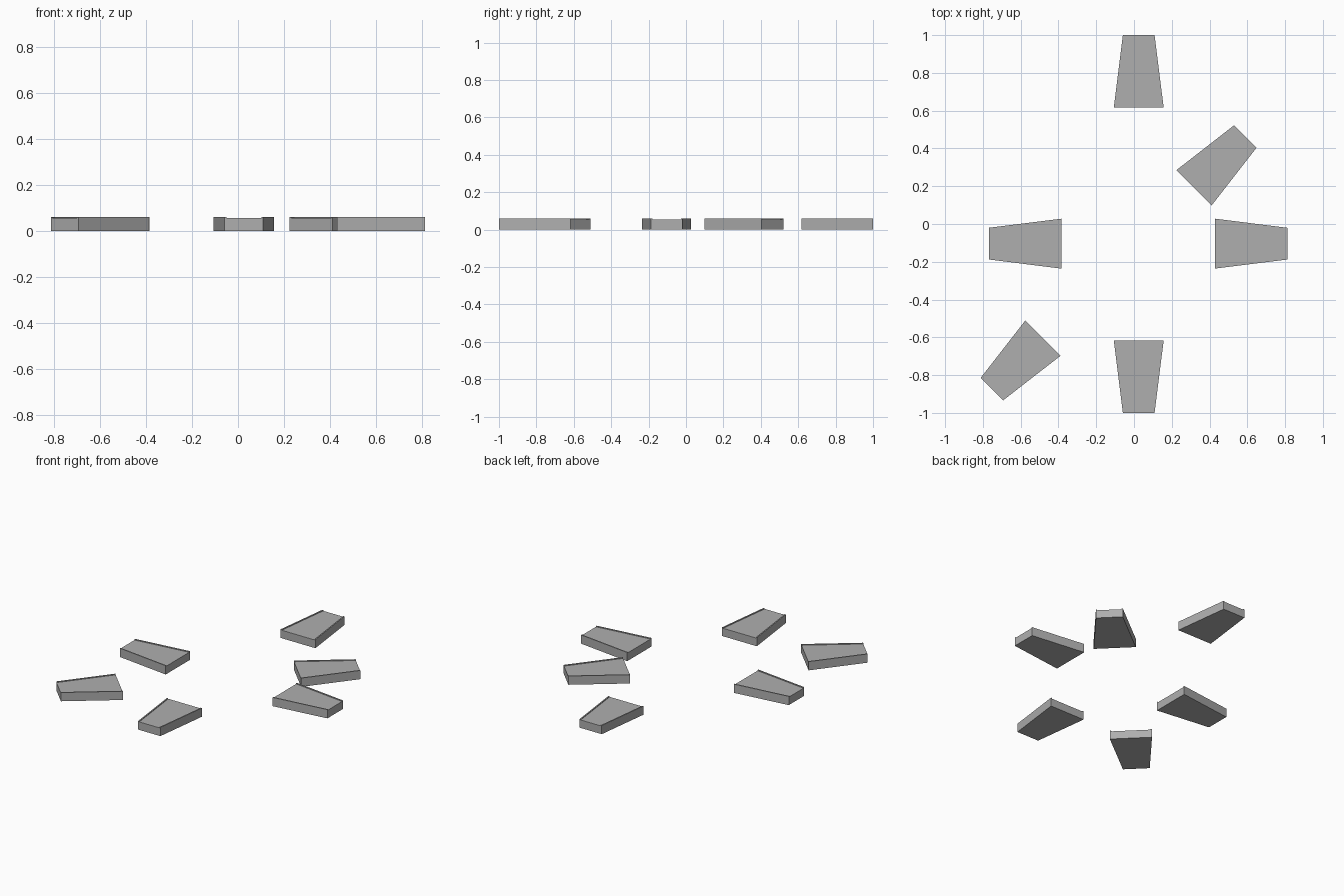
import bpy, bmesh
from math import radians

if "Cube" in bpy.data.objects:
    bpy.data.objects.remove(bpy.data.objects["Cube"])

LENGTH, WIDE, NARROW = 0.383, 0.132, 0.084   # wide / narrow are half widths
TOP, RIM, LIP = 0.055, 0.06, 0.008

grey = bpy.data.materials.new("dark_grey")
grey.diffuse_color = (0.43, 0.43, 0.43, 1)
grey.use_nodes = True
grey.node_tree.nodes["Principled BSDF"].inputs["Base Color"].default_value = grey.diffuse_color


def section(bm, w, y):
    # slab cross-section with a very low lip along both long sides
    i = w - LIP
    pts = [(-w, 0), (w, 0), (w, RIM), (i, RIM), (i, TOP),
           (-i, TOP), (-i, RIM), (-w, RIM)]
    return [bm.verts.new((x, y, z)) for x, z in pts]


def wedge(name, x, y, angle):
    bm = bmesh.new()
    a = section(bm, WIDE, 0)
    b = section(bm, NARROW, LENGTH)
    n = len(a)
    for k in range(n):
        j = (k + 1) % n
        bm.faces.new((a[k], a[j], b[j], b[k]))
    bm.faces.new(a)
    bm.faces.new(b[::-1])
    bmesh.ops.recalc_face_normals(bm, faces=bm.faces)
    mesh = bpy.data.meshes.new(name)
    bm.to_mesh(mesh)
    bm.free()
    mesh.materials.append(grey)
    ob = bpy.data.objects.new(name, mesh)
    ob.location = (x, y, 0)
    ob.rotation_euler.z = radians(angle)
    bpy.context.collection.objects.link(ob)


# tapered blocks: centre of the wide end and the direction of the narrow end
wedge("back_block", 0.025, 0.617, 0)
wedge("front_block", 0.025, -0.617, 180)
wedge("right_block", 0.429, -0.104, -90)
wedge("left_block", -0.385, -0.104, 90)
wedge("back_right_block", 0.318, 0.192, -45)
wedge("front_left_block", -0.482, -0.604, 135)
